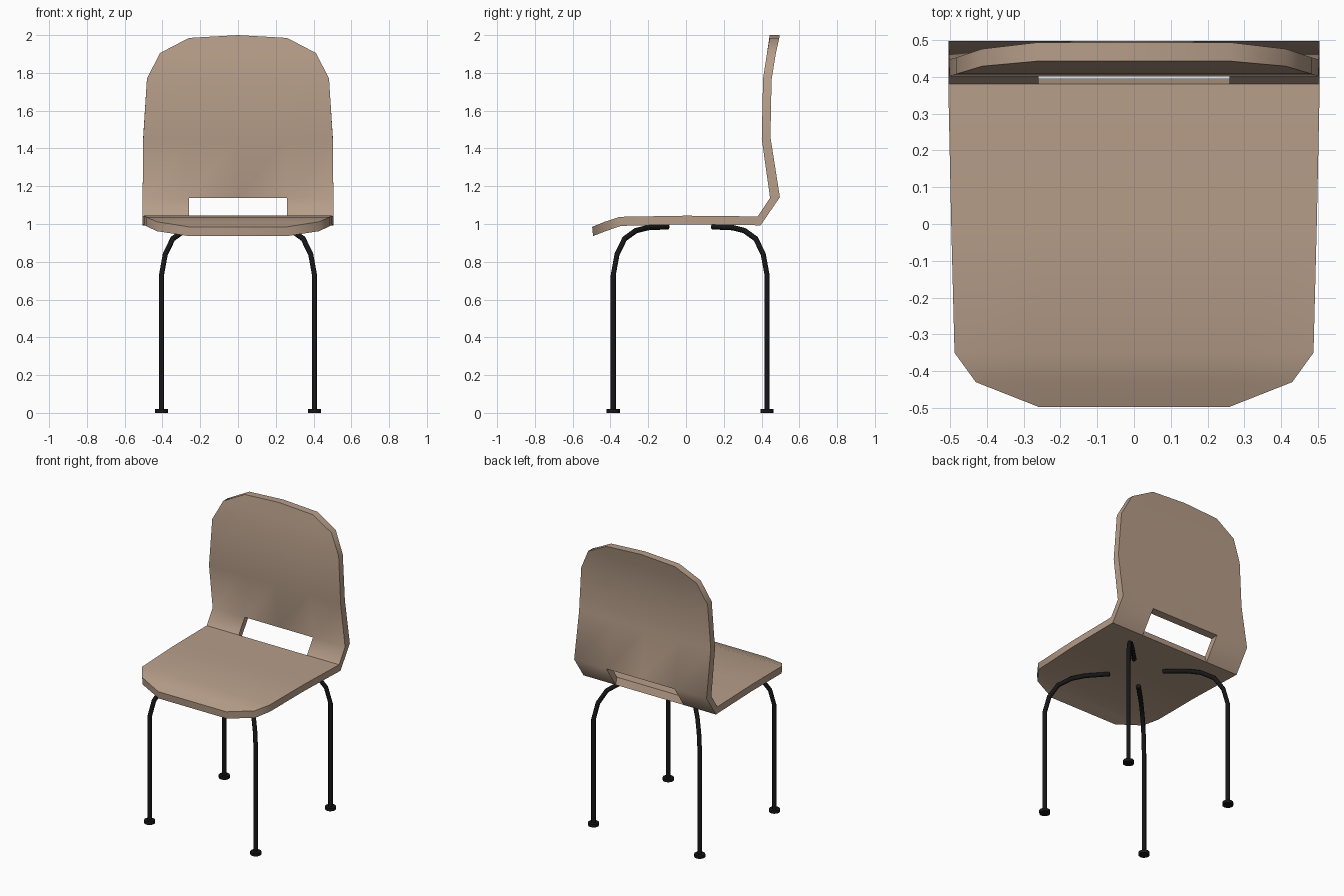
import bpy, bmesh, math
from mathutils import Vector

if "Cube" in bpy.data.objects:
    bpy.data.objects.remove(bpy.data.objects["Cube"])


def material(name, rgb):
    m = bpy.data.materials.new(name)
    m.diffuse_color = (*rgb, 1)
    m.use_nodes = True
    m.node_tree.nodes["Principled BSDF"].inputs["Base Color"].default_value = m.diffuse_color
    return m


wood = material("tan plywood", (0.47, 0.34, 0.25))
black = material("black metal", (0.008, 0.008, 0.009))


def finish(name, bm, mat, angle):
    bmesh.ops.remove_doubles(bm, verts=bm.verts, dist=0.0005)
    bmesh.ops.recalc_face_normals(bm, faces=bm.faces)
    me = bpy.data.meshes.new(name)
    bm.to_mesh(me)
    bm.free()
    me.materials.append(mat)
    ob = bpy.data.objects.new(name, me)
    bpy.context.collection.objects.link(ob)
    bpy.ops.object.select_all(action='DESELECT')
    ob.select_set(True)
    bpy.context.view_layer.objects.active = ob
    bpy.ops.object.shade_smooth_by_angle(angle=math.radians(angle))
    return ob


# Bent shell: (half width, sitting-side y, z, underside y, z) from front lip to top
SLOT = 0.26
stations = [
    (0.26, -0.497, 0.985, -0.492, 0.936),
    (0.43, -0.43, 1.012, -0.425, 0.962),
    (0.488, -0.35, 1.038, -0.345, 0.990),
    (0.497, 0.00, 1.044, 0.00, 0.998),
    (0.505, 0.38, 1.040, 0.395, 0.993),
    (0.505, 0.445, 1.138, 0.497, 1.142),
    (0.502, 0.401, 1.45, 0.447, 1.46),
    (0.482, 0.408, 1.77, 0.453, 1.765),
    (0.413, 0.429, 1.905, 0.476, 1.905),
    (0.26, 0.443, 1.985, 0.494, 1.985),
]
bm = bmesh.new()
front, back = [], []
for i, (w, y1, z1, y2, z2) in enumerate(stations):
    xs = (-w, -SLOT, 0, SLOT, w)
    crown = [0.015 if i == len(stations) - 1 and x == 0 else 0 for x in xs]
    front.append([bm.verts.new((x, y1, z1 + c)) for x, c in zip(xs, crown)])
    back.append([bm.verts.new((x, y2, z2 + c)) for x, c in zip(xs, crown)])
cells = {(i, j) for i in range(len(stations) - 1) for j in range(4)}
cells -= {(4, 1), (4, 2)}  # slot between seat and back
for i, j in cells:
    ring = [(i, j), (i, j + 1), (i + 1, j + 1), (i + 1, j)]
    bm.faces.new([front[a][b] for a, b in ring])
    bm.faces.new([back[a][b] for a, b in reversed(ring)])
    # rim wall wherever the neighbouring cell is missing
    near = [(i - 1, j), (i, j + 1), (i + 1, j), (i, j - 1)]
    for k, n in enumerate(near):
        if n not in cells:
            (a, b), (c, d) = ring[k], ring[(k + 1) % 4]
            bm.faces.new([front[a][b], front[c][d], back[c][d], back[a][b]])
bmesh.ops.dissolve_degenerate(bm, dist=0.0005, edges=bm.edges)
finish("seat_shell", bm, wood, 46)

# Bent tube legs: (inward diagonal offset, height)
bend = [(0, 0.01), (0, 0.73), (0.02, 0.84), (0.06, 0.922),
        (0.12, 0.965), (0.18, 0.98), (0.288, 0.985)]
R, SIDES = 0.0145, 8


def leg(name, sx, sy):
    base = Vector((sx * 0.405, 0.022 + sy * 0.407, 0))
    inward = Vector((-sx, -sy, 0))
    pts = [base + inward * o + Vector((0, 0, z)) for o, z in bend]
    side = Vector((-sy, sx, 0)).normalized()
    bm = bmesh.new()
    rings = []
    for i, p in enumerate(pts):
        t = (pts[min(i + 1, len(pts) - 1)] - pts[max(i - 1, 0)]).normalized()
        up = t.cross(side)
        rings.append([bm.verts.new(p + R * (math.cos(a) * side + math.sin(a) * up))
                      for a in (2 * math.pi * (k + 0.5) / SIDES for k in range(SIDES))])
    for r, s in zip(rings, rings[1:]):
        for k in range(SIDES):
            n = (k + 1) % SIDES
            bm.faces.new((r[k], r[n], s[n], s[k]))
    bm.faces.new(rings[0])
    bm.faces.new(rings[-1])
    finish(name + "_leg", bm, black, 50)
    # round foot pad
    bm = bmesh.new()
    bmesh.ops.create_cone(bm, cap_ends=True, segments=12, radius1=0.035,
                          radius2=0.035, depth=0.02)
    bmesh.ops.translate(bm, vec=base + Vector((0, 0, 0.01)), verts=bm.verts)
    finish(name + "_foot", bm, black, 40)


for sx, h in ((-1, "left"), (1, "right")):
    for sy, v in ((-1, "front"), (1, "back")):
        leg(f"{v}_{h}", sx, sy)
